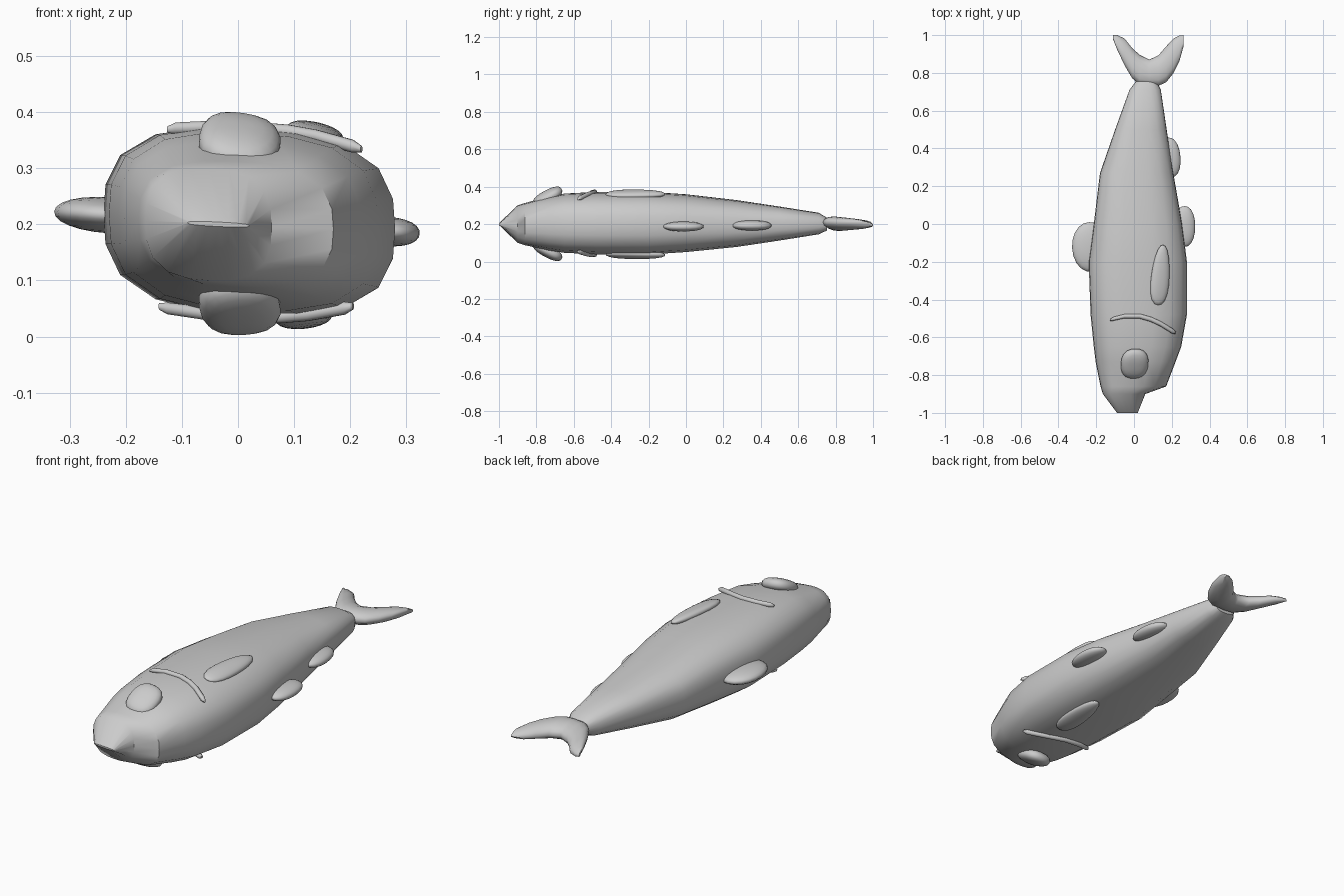
import bpy, bmesh
from math import sin, cos, pi, radians
from mathutils import Vector, Euler

if "Cube" in bpy.data.objects:
    bpy.data.objects.remove(bpy.data.objects["Cube"])

grey = bpy.data.materials.new("plain_grey")
grey.diffuse_color = (0.6, 0.6, 0.6, 1)
grey.use_nodes = True
grey.node_tree.nodes["Principled BSDF"].inputs["Base Color"].default_value = grey.diffuse_color


def finish(name, bm, angle=40):
    bmesh.ops.recalc_face_normals(bm, faces=bm.faces)
    mesh = bpy.data.meshes.new(name)
    bm.to_mesh(mesh)
    bm.free()
    mesh.materials.append(grey)
    mesh.shade_smooth()
    mesh.set_sharp_from_angle(angle=radians(angle))
    obj = bpy.data.objects.new(name, mesh)
    bpy.context.collection.objects.link(obj)
    return obj


def loft(name, sections, sides, power, angle=40):
    """Skin superellipse rings given as (centre, u radius vector, v radius vector)."""
    bm = bmesh.new()
    rings = []
    for c, u, v in sections:
        ring = []
        for i in range(sides):
            t = 2 * pi * i / sides
            k = (abs(cos(t)) ** power + abs(sin(t)) ** power) ** (-1 / power)
            ring.append(bm.verts.new(Vector(c) + Vector(u) * cos(t) * k + Vector(v) * sin(t) * k))
        rings.append(ring)
    for a, b in zip(rings, rings[1:]):
        for i in range(sides):
            j = (i + 1) % sides
            bm.faces.new((a[i], a[j], b[j], b[i]))
    bm.faces.new(rings[0])
    bm.faces.new(rings[-1])
    return finish(name, bm, angle)


def blob(name, centre, radii, tilt=(0, 0, 0), power=2.4, taper=0.0):
    """Rounded, slightly boxy pebble, optionally narrowing towards +y."""
    bm = bmesh.new()
    bmesh.ops.create_uvsphere(bm, u_segments=20, v_segments=12, radius=1)
    rot = Euler([radians(a) for a in tilt]).to_matrix()
    for v in bm.verts:
        p = v.co * sum(abs(c) ** power for c in v.co) ** (-1 / power)
        p.x *= 1 - taper * p.y
        v.co = rot @ Vector(a * b for a, b in zip(p, radii)) + Vector(centre)
    return finish(name, bm, 60)


def underside(obj, name, height, dx=0.0):
    """Copy a part to the lower flank, following the body's slight lean."""
    bm = bmesh.new()
    bm.from_mesh(obj.data)
    for v in bm.verts:
        v.co.z = height - v.co.z - 0.1 * v.co.x
        v.co.x += dx
    finish(name, bm, 60)


# Body: y, left x, right x, half thickness, mid height
stations = [
    (-1.0, -0.09, 0.02, 0.004, 0.20), (-0.9, -0.165, 0.06, 0.10, 0.20),
    (-0.86, -0.177, 0.17, 0.112, 0.20), (-0.73, -0.203, 0.22, 0.143, 0.203),
    (-0.65, -0.213, 0.25, 0.157, 0.205), (-0.48, -0.23, 0.28, 0.165, 0.205),
    (-0.2, -0.24, 0.28, 0.166, 0.205), (0.0, -0.213, 0.255, 0.153, 0.205),
    (0.27, -0.18, 0.208, 0.124, 0.203), (0.5, -0.10, 0.173, 0.09, 0.203),
    (0.71, -0.024, 0.142, 0.057, 0.203), (0.755, 0.01, 0.12, 0.033, 0.20)]
loft("body", [(((l + r) / 2, y, z), ((r - l) / 2, 0, -0.025 * (r - l)), (0, 0, h))
              for y, l, r, h, z in stations], 20, 2.8, 45)

# Forked tail: x, front y, rear y, half thickness
fork = [(-0.112, 0.98, 1.0, 0.008), (-0.09, 0.925, 1.0, 0.018), (-0.05, 0.84, 0.982, 0.026),
        (-0.01, 0.772, 0.932, 0.033), (0.03, 0.738, 0.895, 0.037), (0.08, 0.735, 0.87, 0.038),
        (0.13, 0.732, 0.893, 0.037), (0.17, 0.75, 0.94, 0.033), (0.21, 0.80, 0.982, 0.028),
        (0.24, 0.86, 0.997, 0.02), (0.262, 0.94, 1.0, 0.01)]
loft("tail_fin", [((x, (a + b) / 2, 0.202), (0, (b - a) / 2, -0.008), (0, 0, h))
                  for x, a, b, h in fork], 14, 2.1, 60)

# Eyes on both flanks
eye = blob("upper_eye", (0.003, -0.74, 0.346), (0.073, 0.086, 0.033), (28, 9, 0), 2.5)
underside(eye, "lower_eye", 0.402)

# Gill ridges on both flanks
arc = [(-0.125, -0.507, 0.369, 0.006), (-0.11, -0.502, 0.371, 0.011), (-0.05, -0.488, 0.373, 0.012),
       (0.03, -0.488, 0.371, 0.012), (0.09, -0.505, 0.366, 0.012), (0.14, -0.528, 0.357, 0.012),
       (0.205, -0.568, 0.339, 0.012), (0.22, -0.576, 0.334, 0.006)]
gill = loft("upper_gill", [((x, y, z), (r * 0.3, r, 0), (0, 0, r)) for x, y, z, r in arc], 10, 2, 60)
underside(gill, "lower_gill", 0.41, -0.015)

# Paired fins lying on the flanks
fin = blob("upper_side_fin", (0.14, -0.27, 0.36), (0.049, 0.16, 0.021), (0, 15, -5), 2.3, 0.2)
underside(fin, "lower_side_fin", 0.41, -0.02)

# Back fin and the two belly fins
blob("back_fin", (-0.23, -0.122, 0.216), (0.098, 0.132, 0.032), (0, 4, 3), 2.1)
blob("front_belly_fin", (0.268, -0.013, 0.187), (0.056, 0.108, 0.026), (0, 4, 0), 2.2)
blob("rear_belly_fin", (0.19, 0.352, 0.193), (0.056, 0.106, 0.027), (0, 4, 5), 2.2)
